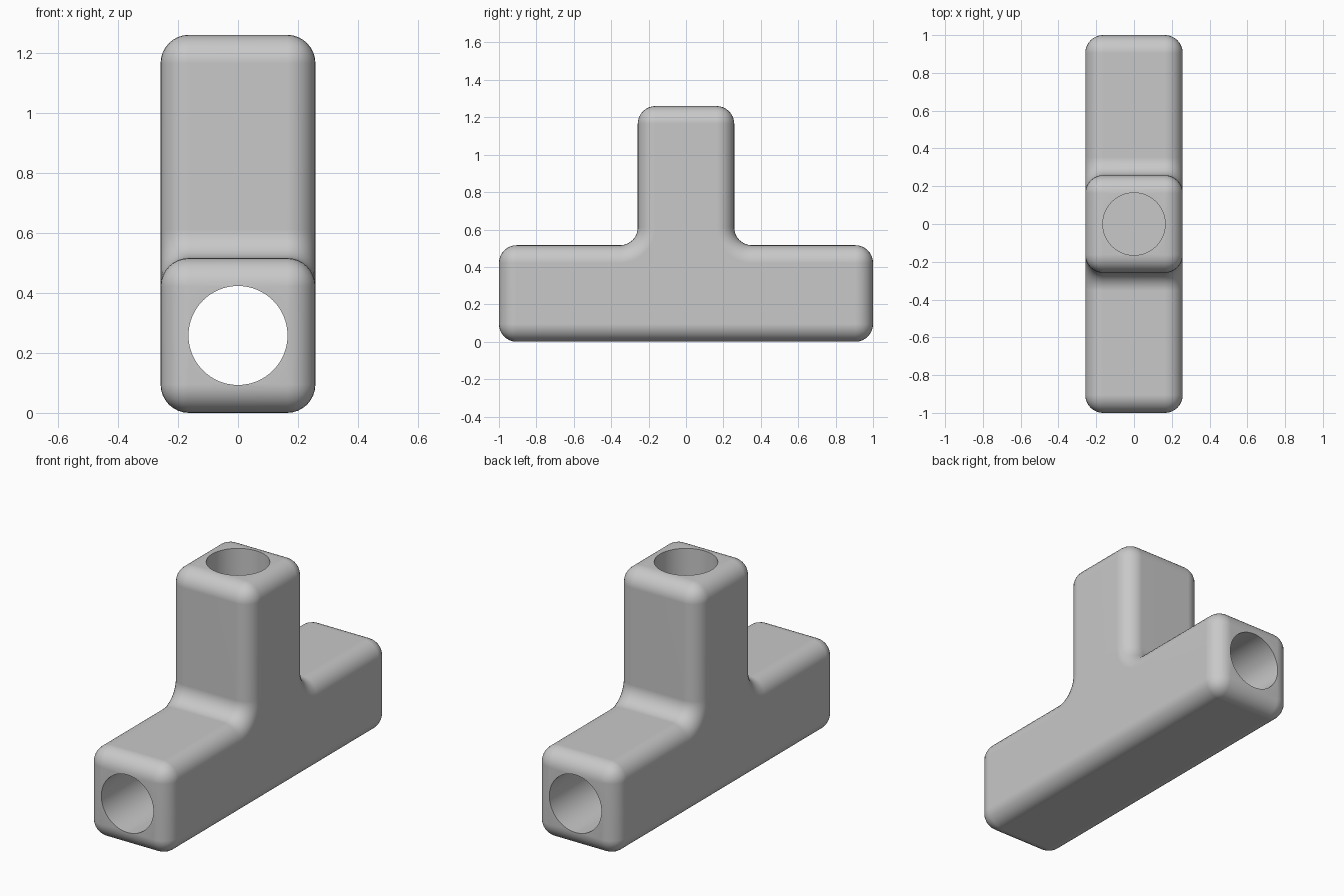
import bpy, bmesh, math
from mathutils import Matrix

if "Cube" in bpy.data.objects:
    bpy.data.objects.remove(bpy.data.objects["Cube"], do_unlink=True)

W = 0.258          # half width of every arm
H = 1.26           # height of the upright arm
R = 0.095          # edge rounding and inner fillet radius
BORE = 0.165

grey = bpy.data.materials.new("plain grey")
grey.use_nodes = True
colour = (0.58, 0.58, 0.58, 1)
grey.diffuse_color = colour
grey.node_tree.nodes["Principled BSDF"].inputs["Base Color"].default_value = colour


def make_object(name, bm):
    bmesh.ops.recalc_face_normals(bm, faces=bm.faces)
    mesh = bpy.data.meshes.new(name)
    bm.to_mesh(mesh)
    bm.free()
    mesh.materials.append(grey)
    obj = bpy.data.objects.new(name, mesh)
    bpy.context.collection.objects.link(obj)
    return obj


def bore(name, centre, length, axis):
    bm = bmesh.new()
    turn = Matrix.Rotation(math.pi / 2, 4, "X") if axis == "Y" else Matrix()
    bmesh.ops.create_cone(bm, cap_ends=True, segments=64, radius1=BORE, radius2=BORE,
                          depth=length, matrix=Matrix.Translation(centre) @ turn)
    cutter = make_object(name, bm)
    cutter.hide_render = True
    return cutter


# Half of the T outline, with a fillet where the arms meet, then mirrored
half = [(1, 0), (1, 2 * W)]
for i in range(11):
    a = math.radians(270 - 9 * i)
    half.append((W + R + R * math.cos(a), 2 * W + R + R * math.sin(a)))
half.append((W, H))
outline = half + [(-y, z) for y, z in reversed(half)]

# Body: the outline extruded across the width
bm = bmesh.new()
face = bm.faces.new([bm.verts.new((-W, y, z)) for y, z in outline])
side = bmesh.ops.extrude_face_region(bm, geom=[face])
bmesh.ops.translate(bm, vec=(2 * W, 0, 0),
                    verts=[v for v in side["geom"] if isinstance(v, bmesh.types.BMVert)])
body = make_object("tee_connector", bm)

# Round the outer edges
bevel = body.modifiers.new("rounding", "BEVEL")
bevel.width = R
bevel.segments = 8
bevel.limit_method = "ANGLE"
bevel.angle_limit = math.radians(40)

# Through bore along the base and blind socket in the upright arm
floor = 2 * W
cutters = [bore("through_bore", (0, 0, W), 3, "Y"),
           bore("upright_socket", (0, 0, floor + 0.5), 1, "Z")]
for cutter in cutters:
    cut = body.modifiers.new(cutter.name, "BOOLEAN")
    cut.operation = "DIFFERENCE"
    cut.solver = "EXACT"
    cut.object = cutter

# Apply, remove the cutters and shade
bpy.ops.object.select_all(action="DESELECT")
bpy.context.view_layer.objects.active = body
body.select_set(True)
for name in [m.name for m in body.modifiers]:
    bpy.ops.object.modifier_apply(modifier=name)
for cutter in cutters:
    bpy.data.objects.remove(cutter, do_unlink=True)
bpy.ops.object.shade_smooth_by_angle(angle=math.radians(35))
weighted = body.modifiers.new("even shading", "WEIGHTED_NORMAL")
weighted.keep_sharp = True
